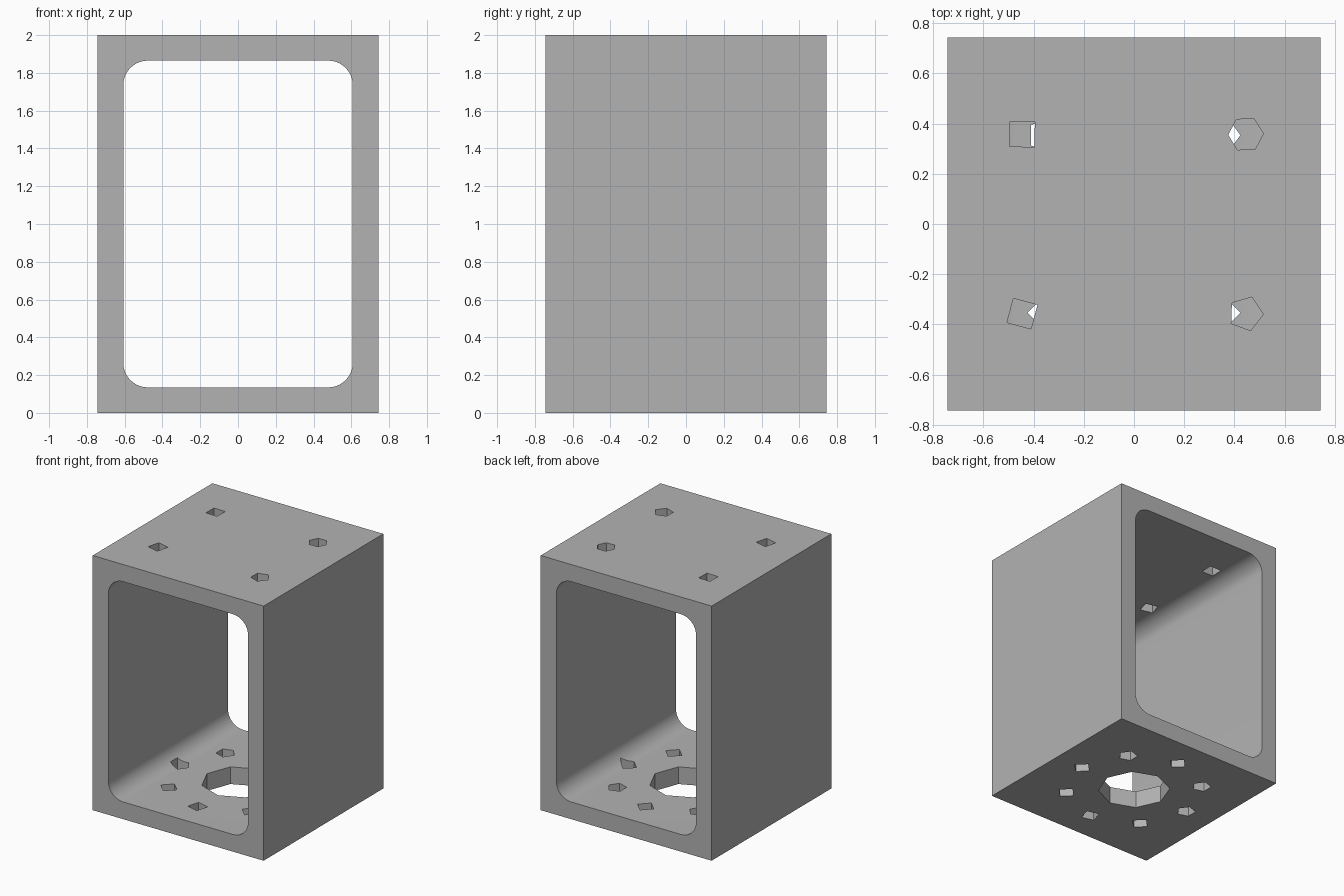
import bpy
import bmesh
from math import cos, sin, pi, radians

cube = bpy.data.objects.get("Cube")
if cube:
    bpy.data.objects.remove(cube, do_unlink=True)

WIDTH, HEIGHT, WALL, FILLET = 1.485, 2.0, 0.135, 0.13
HOLE_R = 0.07

grey = bpy.data.materials.new("plain grey")
grey.use_nodes = True
colour = (0.45, 0.45, 0.45, 1)
grey.diffuse_color = colour
grey.node_tree.nodes["Principled BSDF"].inputs["Base Color"].default_value = colour


def prism(name, points, offset):
    """Extrude a closed loop of 3D points along an offset."""
    bm = bmesh.new()
    face = bm.faces.new([bm.verts.new(p) for p in points])
    top = bmesh.ops.extrude_face_region(bm, geom=[face])["geom"]
    verts = [v for v in top if isinstance(v, bmesh.types.BMVert)]
    bmesh.ops.translate(bm, verts=verts, vec=offset)
    bmesh.ops.recalc_face_normals(bm, faces=bm.faces)
    mesh = bpy.data.meshes.new(name)
    bm.to_mesh(mesh)
    bm.free()
    mesh.materials.append(grey)
    obj = bpy.data.objects.new(name, mesh)
    bpy.context.collection.objects.link(obj)
    return obj


def cut(target, cutter):
    """Subtract the cutter from the target, then discard it."""
    mod = target.modifiers.new("cut", "BOOLEAN")
    mod.operation = "DIFFERENCE"
    mod.solver = "EXACT"
    mod.object = cutter
    bpy.context.view_layer.objects.active = target
    bpy.ops.object.modifier_apply(modifier=mod.name)
    bpy.data.objects.remove(cutter, do_unlink=True)


def drill(x, y, z, radius, sides, phase):
    """Cut a many-sided vertical hole through one plate."""
    turns = [radians(phase) + 2 * pi * i / sides for i in range(sides)]
    loop = [(x + radius * cos(t), y + radius * sin(t), z) for t in turns]
    cut(bracket, prism("hole_cutter", loop, (0, 0, 0.25)))


# Outer block
h = WIDTH / 2
bracket = prism("box_bracket", [(-h, -h, 0), (h, -h, 0), (h, h, 0), (-h, h, 0)],
                (0, 0, HEIGHT))

# Rounded tunnel from front to back
cx, cz = h - WALL - FILLET, HEIGHT / 2 - WALL - FILLET
tunnel = []
for quarter, (sx, sz) in enumerate([(1, 1), (-1, 1), (-1, -1), (1, -1)]):
    for i in range(11):
        t = (quarter + i / 10) * pi / 2
        tunnel.append((sx * cx + FILLET * cos(t), -1,
                       HEIGHT / 2 + sz * cz + FILLET * sin(t)))
cut(bracket, prism("tunnel_cutter", tunnel, (0, 2, 0)))

# Four mounting holes in the top plate: x side, y side, sides, phase
for sx, sy, sides, phase in [(-1, 1, 4, 44), (1, 1, 6, 2),
                             (-1, -1, 4, 30), (1, -1, 5, -2)]:
    drill(sx * 0.445, sy * 0.357, HEIGHT - 0.2, HOLE_R, sides, phase)

# Large bore in the bottom plate with a ring of eight holes
drill(0, 0, -0.05, 0.263, 8, 2)
for i, sides in enumerate([4, 5, 4, 5, 5, 4, 4, 4]):
    a = i * pi / 4
    drill(0.5 * cos(a), 0.5 * sin(a), -0.05, HOLE_R, sides, 30 if i == 6 else 0)

# Smooth the tunnel fillets and keep the hard edges
bpy.ops.object.select_all(action="DESELECT")
bracket.select_set(True)
bpy.context.view_layer.objects.active = bracket
bpy.ops.object.shade_smooth_by_angle(angle=radians(30))
